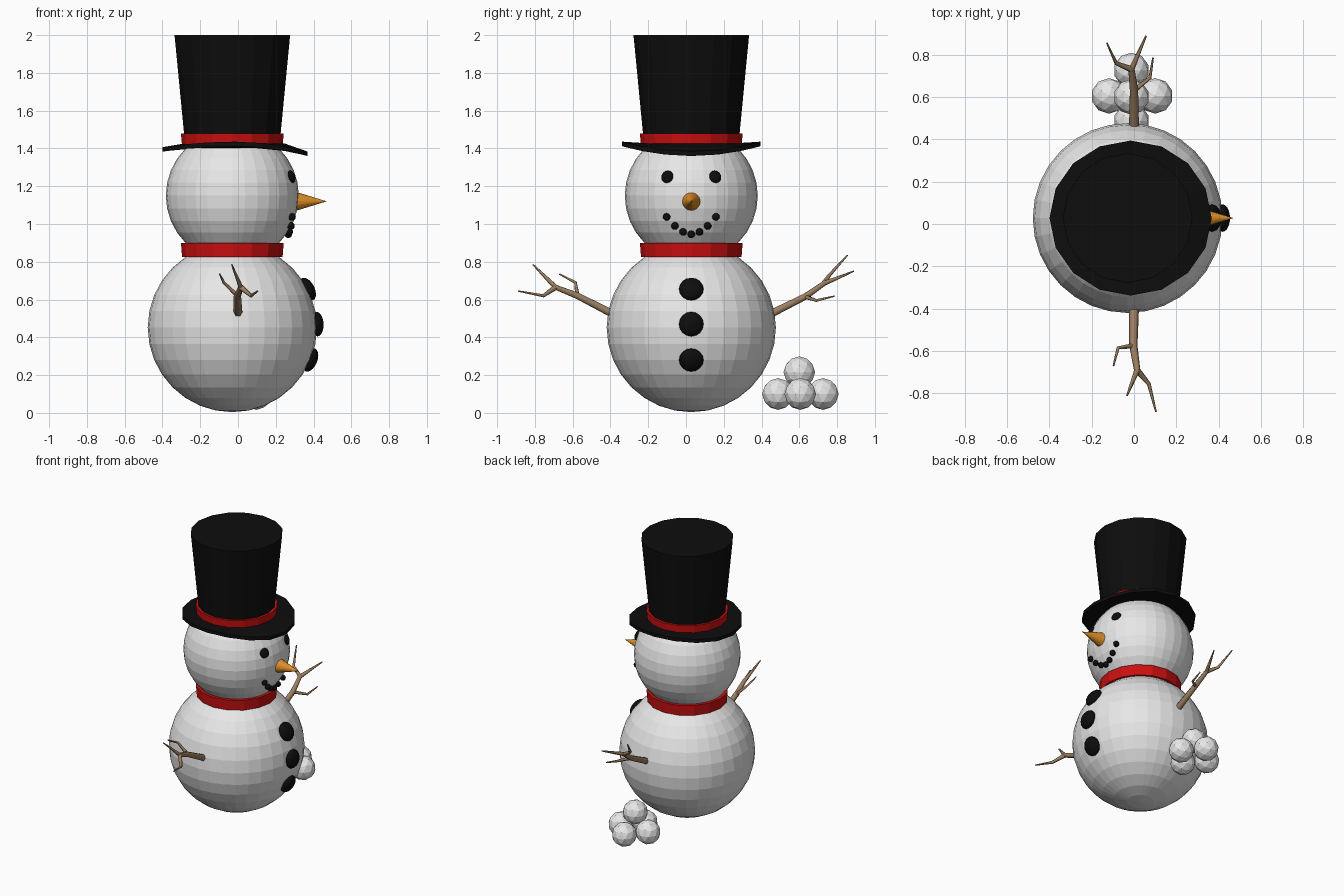
import bpy, bmesh, math
from mathutils import Vector

if "Cube" in bpy.data.objects:
    bpy.data.objects.remove(bpy.data.objects["Cube"])

CX, CY = -0.03, 0.028                      # axis of the figure
BODY, BODY_R = Vector((CX, CY, 0.452)), 0.448
HEAD, HEAD_R = Vector((CX, CY, 1.15)), 0.352


def material(name, rgb):
    m = bpy.data.materials.new(name)
    m.use_nodes = True
    m.diffuse_color = (*rgb, 1)
    bsdf = m.node_tree.nodes["Principled BSDF"]
    bsdf.inputs["Base Color"].default_value = (*rgb, 1)
    bsdf.inputs["Roughness"].default_value = 0.8
    return m


snow = material("snow_white", (0.8, 0.8, 0.8))
black = material("coal_black", (0.004, 0.004, 0.004))
red = material("red_cloth", (0.6, 0.005, 0.005))
orange = material("carrot_orange", (0.72, 0.27, 0.02))
bark = material("bark_brown", (0.33, 0.21, 0.12))


def finish(name, mat):
    ob = bpy.context.object
    ob.name = name
    ob.data.materials.append(mat)
    return ob


def ball(name, mat, loc, r, seg=32, rings=16, flat=1.0, normal=None):
    bpy.ops.mesh.primitive_uv_sphere_add(segments=seg, ring_count=rings, radius=r, location=loc)
    ob = finish(name, mat)
    ob.scale.z = flat
    if normal:
        ob.rotation_euler = normal.to_track_quat('Z', 'Y').to_euler()
    return ob


def drum(name, mat, r1, r2, z1, z2, sides=16):
    bpy.ops.mesh.primitive_cone_add(vertices=sides, radius1=r1, radius2=r2, depth=z2 - z1,
                                    location=(CX, CY, (z1 + z2) / 2))
    return finish(name, mat)


def on_surface(centre, r, y, z):
    """Point on the front (+x) of a ball at offset y and height z, with its normal."""
    dz = z - centre.z
    n = Vector((math.sqrt(r * r - y * y - dz * dz), y, dz))
    return centre + n, n


# Snow body and head
ball("body", snow, BODY, BODY_R)
ball("head", snow, HEAD, HEAD_R)

# Scarf, hat crown and hat band
drum("scarf", red, 0.266, 0.272, 0.825, 0.90)
drum("hat_crown", black, 0.25, 0.306, 1.42, 2.0)
drum("hat_band", red, 0.266, 0.272, 1.41, 1.48)


# Warped brim: dips at the front and back, lifts at the sides
def brim_height(a):
    end = 1.372 if math.cos(a) > 0 else 1.395
    return 1.424 * math.sin(a) ** 2 + end * math.cos(a) ** 2


bm = bmesh.new()
rings = []
for frac, side in ((0.68, -1), (1, -1), (1, 1), (0.68, 1)):
    ring = []
    for i in range(16):
        a = math.tau * i / 16
        z = brim_height(a) if frac == 1 else 1.415
        ring.append(bm.verts.new((-0.016 + 0.383 * frac * math.cos(a),
                                  CY + 0.366 * frac * math.sin(a), z + side * 0.012)))
    rings.append(ring)
for low, high in zip(rings, rings[1:]):
    for i in range(16):
        j = (i + 1) % 16
        bm.faces.new((low[i], low[j], high[j], high[i]))
bm.faces.new(rings[0])
bm.faces.new(rings[-1])
bmesh.ops.recalc_face_normals(bm, faces=bm.faces)
mesh = bpy.data.meshes.new("hat_brim")
bm.to_mesh(mesh)
bm.free()
mesh.materials.append(black)
bpy.context.collection.objects.link(bpy.data.objects.new("hat_brim", mesh))

# Eyes
for name, side in (("left_eye", 1), ("right_eye", -1)):
    p, n = on_surface(HEAD, HEAD_R, side * 0.127, 1.25)
    ball(name, black, p, 0.034, 16, 8, 0.5, n)

# Mouth of seven small lumps
for i in range(-3, 4):
    y = i * 0.0425
    z = 0.95 + 0.09 * (abs(i) / 3) ** 1.8
    p, n = on_surface(HEAD, HEAD_R, y, z)
    ball(f"mouth_lump_{i + 4}", black, p + n.normalized() * 0.008, 0.02, 12, 6)

# Carrot nose
bpy.ops.mesh.primitive_cone_add(vertices=16, radius1=0.052, radius2=0, depth=0.17,
                                location=(0.385, CY, 1.12), rotation=(0, math.pi / 2, 0))
finish("nose", orange)

# Buttons
for i, z in enumerate((0.28, 0.47, 0.655)):
    p, n = on_surface(BODY, BODY_R, 0, z)
    ball(f"button_{i + 1}", black, p, 0.065, 16, 10, 0.55, n)


# Twig arms: each branch is a list of points with tapering radii
def branch(name, points, thick, thin):
    cu = bpy.data.curves.new(name, 'CURVE')
    cu.dimensions = '3D'
    cu.bevel_depth = 1
    cu.bevel_resolution = 1
    cu.use_fill_caps = True
    sp = cu.splines.new('POLY')
    sp.points.add(len(points) - 1)
    for k, (pt, co) in enumerate(zip(sp.points, points)):
        pt.co = (*co, 1)
        pt.radius = thick + (thin - thick) * k / (len(points) - 1)
    cu.materials.append(bark)
    bpy.context.collection.objects.link(bpy.data.objects.new(name, cu))


def arm(name, root, mid, fork, tip_a, tip_b, twig):
    branch(name + "_limb", [root, mid, fork], 0.024, 0.015)
    branch(name + "_fork_a", [fork] + tip_a, 0.015, 0.004)
    branch(name + "_fork_b", [fork] + tip_b, 0.014, 0.004)
    branch(name + "_twig", [mid] + twig, 0.012, 0.004)


arm("left_arm", (0, 0.44, 0.52), (0, 0.63, 0.615), (-0.012, 0.73, 0.685),
    [(-0.085, 0.76, 0.73), (-0.128, 0.855, 0.835)],
    [(0.057, 0.888, 0.75)],
    [(0.075, 0.69, 0.595), (0.09, 0.785, 0.618)])
arm("right_arm", (0, -0.38, 0.52), (-0.003, -0.575, 0.62), (0.015, -0.69, 0.665),
    [(0.07, -0.755, 0.62), (0.104, -0.888, 0.645)],
    [(-0.033, -0.81, 0.785)],
    [(-0.075, -0.585, 0.69), (-0.097, -0.67, 0.735)])

# Pile of snowballs
pile = [(-0.118, 0.605, 0.1), (0.1, 0.605, 0.1), (-0.012, 0.725, 0.1),
        (-0.012, 0.487, 0.1), (-0.012, 0.6, 0.215)]
for i, loc in enumerate(pile):
    bpy.ops.mesh.primitive_ico_sphere_add(subdivisions=2, radius=0.084, location=loc)
    finish(f"snowball_{i + 1}", snow)
